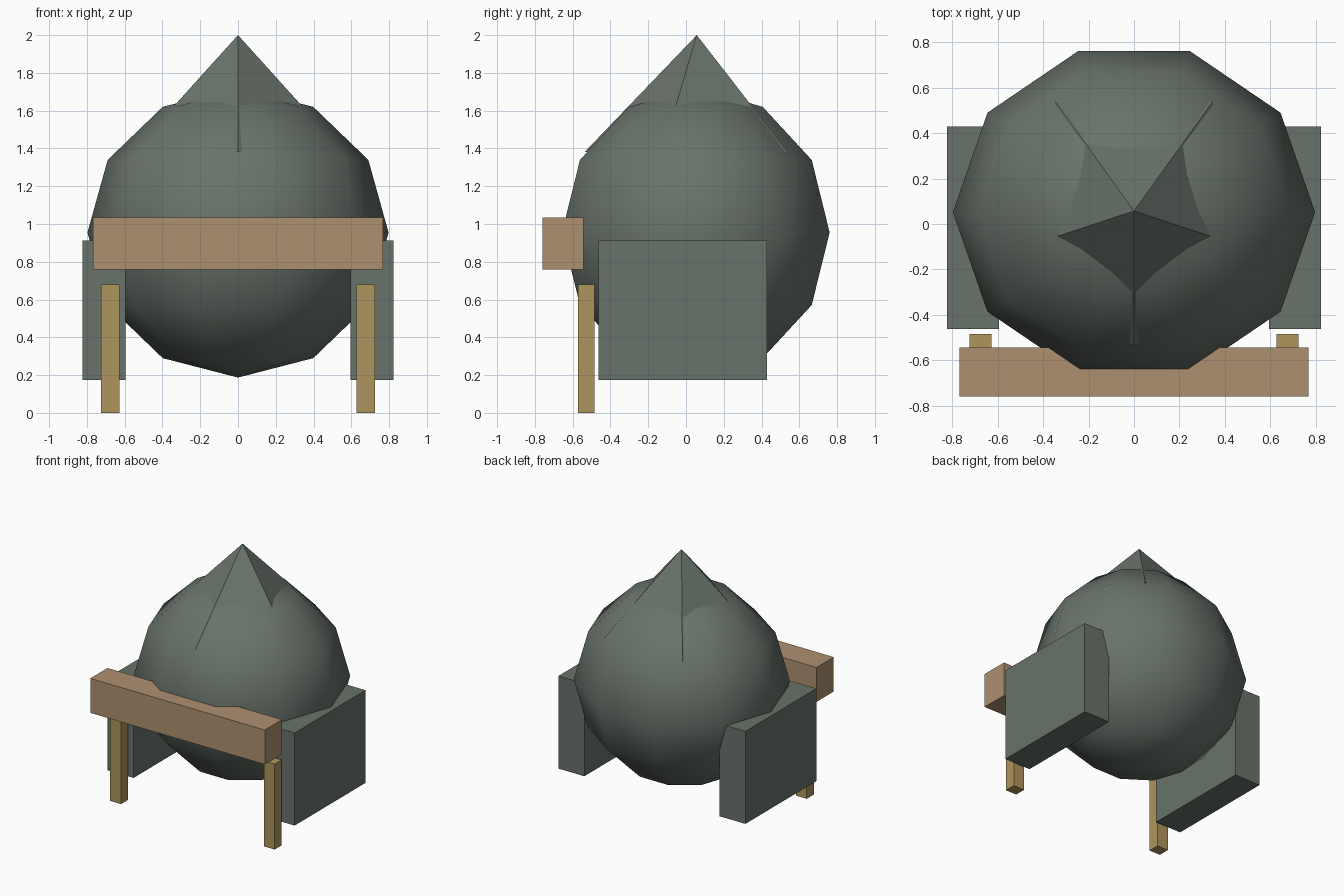
import bpy, bmesh
from math import sin, cos, pi, radians
from mathutils import Matrix

if "Cube" in bpy.data.objects:
    bpy.data.objects.remove(bpy.data.objects["Cube"])


def material(name, color):
    m = bpy.data.materials.new(name)
    m.diffuse_color = (*color, 1)
    m.use_nodes = True
    m.node_tree.nodes["Principled BSDF"].inputs["Base Color"].default_value = m.diffuse_color
    return m


slate = material("slate", (0.14, 0.17, 0.145))
wood = material("wood", (0.42, 0.28, 0.16))
pale_wood = material("pale_wood", (0.42, 0.30, 0.11))


def finish(name, bm, mat, smooth=False):
    bmesh.ops.recalc_face_normals(bm, faces=bm.faces)
    for f in bm.faces:
        f.smooth = smooth
    me = bpy.data.meshes.new(name)
    bm.to_mesh(me)
    bm.free()
    me.materials.append(mat)
    ob = bpy.data.objects.new(name, me)
    bpy.context.collection.objects.link(ob)
    return ob


def box(name, lo, hi, mat):
    bm = bmesh.new()
    bmesh.ops.create_cube(bm, size=1)
    size = [b - a for a, b in zip(lo, hi)]
    mid = [(a + b) / 2 for a, b in zip(lo, hi)]
    bmesh.ops.scale(bm, vec=size, verts=bm.verts)
    bmesh.ops.translate(bm, vec=mid, verts=bm.verts)
    return finish(name, bm, mat)


def lathe(name, profile, sides, start, center, scale, mat, smooth):
    """Revolve (radius, height) points around z; zero radius makes a pole."""
    bm = bmesh.new()
    rings = []
    for r, z in profile:
        n = sides if r > 1e-6 else 1
        rings.append([bm.verts.new((r * cos(start + 2 * pi * i / sides),
                                    r * sin(start + 2 * pi * i / sides), z)) for i in range(n)])
    for a, b in zip(rings, rings[1:]):
        for i in range(sides):
            j = (i + 1) % sides
            quad = [a[i % len(a)], a[j % len(a)], b[j % len(b)], b[i % len(b)]]
            bm.faces.new(list(dict.fromkeys(quad)))
    if len(rings[0]) > 1:
        bm.faces.new(rings[0])
    bmesh.ops.scale(bm, vec=scale, verts=bm.verts)
    bmesh.ops.translate(bm, vec=center, verts=bm.verts)
    return finish(name, bm, mat, smooth)


# Round body: ten segments, six rings
arc = [(abs(cos(radians(a))), sin(radians(a))) for a in range(-90, 91, 30)]
lathe("body", arc, 10, 0, (0, 0.052, 0.955), (0.797, 0.745, 0.768), slate, True)

# Five-sided pointed top, one ridge facing the front
lathe("pointed_top", [(0.595, 0), (0, 0.62)], 5, -pi / 2,
      (0, 0.057, 1.38), (0.99, 1, 1), slate, False)

# Side panels and front posts, mirrored left and right
for side, s in (("left", -1), ("right", 1)):
    def pair(name, x0, x1, y, z, mat):
        xs = sorted((s * x0, s * x1))
        box(side + name, (xs[0], y[0], z[0]), (xs[1], y[1], z[1]), mat)
    pair("_panel", 0.595, 0.823, (-0.463, 0.428), (0.175, 0.912), slate)
    pair("_post", 0.628, 0.724, (-0.573, -0.484), (0, 0.68), pale_wood)

# Front beam
box("front_beam", (-0.768, -0.76, 0.76), (0.768, -0.543, 1.034), wood)
